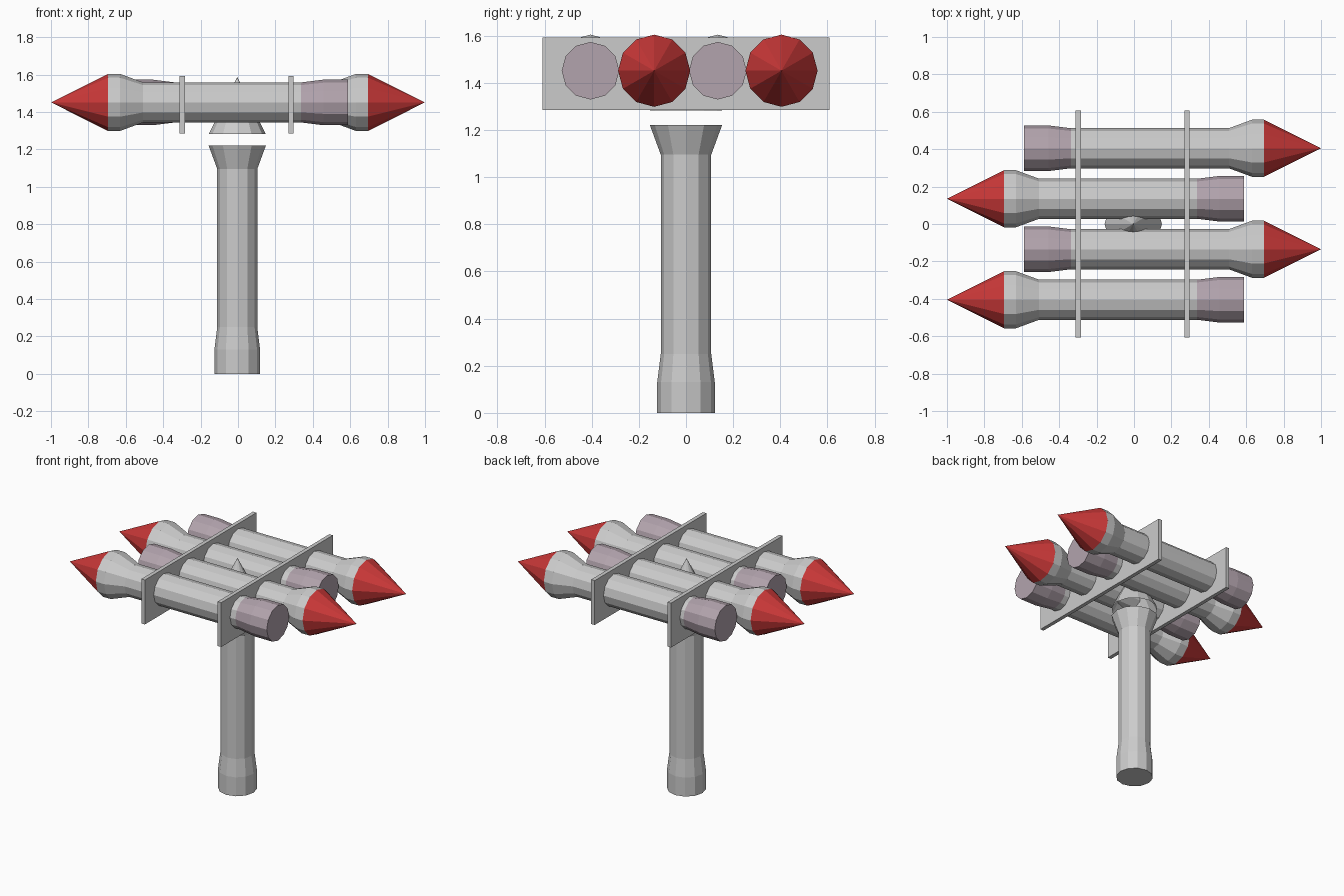
import bpy, bmesh
from math import cos, sin, tau, pi
from mathutils import Matrix

if "Cube" in bpy.data.objects:
    bpy.data.objects.remove(bpy.data.objects["Cube"])

SIDES = 12


def material(name, rgb):
    m = bpy.data.materials.new(name)
    m.diffuse_color = (*rgb, 1)
    m.use_nodes = True
    m.node_tree.nodes["Principled BSDF"].inputs["Base Color"].default_value = m.diffuse_color
    return m


grey = material("grey", (0.8, 0.8, 0.8))
red = material("red", (0.6, 0.04, 0.04))
mauve = material("mauve", (0.45, 0.37, 0.42))


def add_object(name, bm, mats=()):
    bmesh.ops.recalc_face_normals(bm, faces=bm.faces)
    mesh = bpy.data.meshes.new(name)
    bm.to_mesh(mesh)
    bm.free()
    for m in mats:
        mesh.materials.append(m)
    ob = bpy.data.objects.new(name, mesh)
    bpy.context.collection.objects.link(ob)
    return ob


# Rocket profile from tail to nose: (radius, distance from tail)
PROFILE = [(0.122, 0), (0.122, 0.13), (0.107, 0.25), (0.107, 1.095),
           (0.153, 1.22), (0.153, 1.282), (0, 1.587)]
BAND_MATS = [1, 1, 0, 0, 0, 2]   # grey, mauve tail, red nose


def rocket(name, matrix, coloured=True, skip=()):
    bm = bmesh.new()
    rings = []
    for r, z in PROFILE:
        n = SIDES if r else 1
        rings.append([bm.verts.new((r * cos(tau * i / SIDES),
                                    r * sin(tau * i / SIDES), z)) for i in range(n)])
    tail = bm.faces.new(rings[0][::-1])
    tail.material_index = 1 if coloured else 0
    for b, (lo, hi) in enumerate(zip(rings, rings[1:])):
        if b in skip:
            continue
        for i in range(SIDES):
            j = (i + 1) % SIDES
            top = [hi[j], hi[i]] if len(hi) > 1 else [hi[0]]
            f = bm.faces.new([lo[i], lo[j]] + top)
            f.material_index = BAND_MATS[b] if coloured else 0
    bm.transform(matrix)
    return add_object(name, bm, (grey, mauve, red) if coloured else ())


# Four rockets lying along x, alternating direction
for k in range(4):
    y = -0.405 + 0.27 * k
    d = -1 if k % 2 == 0 else 1
    m = Matrix.Translation((-d * 0.588, y, 1.451)) @ Matrix.Rotation(d * pi / 2, 4, 'Y')
    rocket(f"rocket_{k + 1}", m)

# Upright post: same profile, open band below the point
rocket("post", Matrix.Translation((-0.004, 0, 0)), coloured=False, skip=(4,))

# Two plates that hold the rockets
for side, x in (("left", -0.298), ("right", 0.284)):
    bm = bmesh.new()
    bmesh.ops.create_cube(bm, size=1)
    bm.transform(Matrix.Translation((x, 0, 1.438)) @ Matrix.Diagonal((0.027, 1.216, 0.306, 1)))
    add_object(f"{side}_plate", bm)
